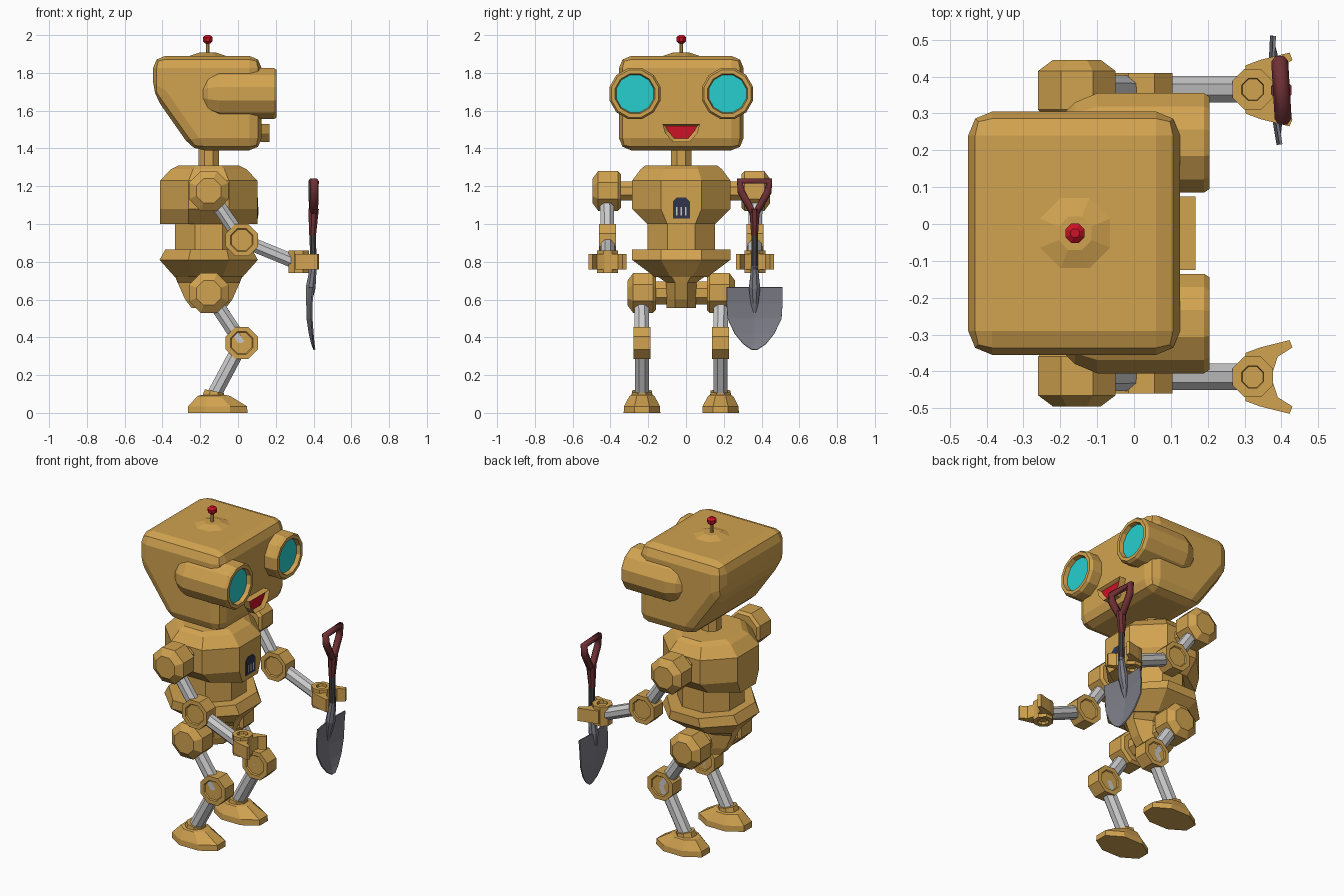
import bpy, bmesh, math
from mathutils import Vector

cube = bpy.data.objects.get("Cube")
if cube:
    bpy.data.objects.remove(cube, do_unlink=True)

CY = -0.025   # symmetry plane of the robot, which looks along +x
BX = -0.155   # body axis
X, Y, Z = Vector((1, 0, 0)), Vector((0, 1, 0)), Vector((0, 0, 1))


def material(name, *rgb):
    m = bpy.data.materials.new(name)
    m.use_nodes = True
    color = (*rgb, 1)
    m.diffuse_color = color
    m.node_tree.nodes["Principled BSDF"].inputs["Base Color"].default_value = color
    return m


OCHRE = material("ochre", 0.64, 0.365, 0.08)
GREY = material("light grey", 0.6, 0.6, 0.61)
CYAN = material("cyan", 0.02, 0.62, 0.62)
RED = material("bright red", 0.6, 0.006, 0.02)
MAROON = material("maroon", 0.16, 0.03, 0.035)
STEEL = material("steel", 0.2, 0.2, 0.24)
DARK = material("dark iron", 0.06, 0.055, 0.055)
NAVY = material("navy", 0.03, 0.035, 0.07)


def finish(name, bm, *mats):
    bmesh.ops.recalc_face_normals(bm, faces=bm.faces)
    me = bpy.data.meshes.new(name)
    bm.to_mesh(me)
    bm.free()
    for m in mats:
        me.materials.append(m)
    ob = bpy.data.objects.new(name, me)
    bpy.context.collection.objects.link(ob)
    return ob


def loft(name, mat, origin, axis, rings, n=8):
    """Rings are (distance, half width, half depth, shift); flats face the axes."""
    origin, axis = Vector(origin), Vector(axis).normalized()
    ref = X if abs(axis.x) < 0.9 else Y
    u = (ref - axis * ref.dot(axis)).normalized()
    v = axis.cross(u)
    bm, loops = bmesh.new(), []
    k = 1 / math.cos(math.pi / n)
    for t, a, *rest in rings:
        b = rest[0] if rest else a
        shift = rest[1] if len(rest) > 1 else 0
        loop = []
        for i in range(n):
            ang = (i + 0.5) * math.tau / n
            loop.append(bm.verts.new(origin + axis * t
                                     + u * (a * k * math.cos(ang) + shift)
                                     + v * b * k * math.sin(ang)))
        loops.append(loop)
    for lo, hi in zip(loops, loops[1:]):
        for i in range(n):
            j = (i + 1) % n
            bm.faces.new((lo[i], lo[j], hi[j], hi[i]))
    bm.faces.new(loops[0])
    bm.faces.new(loops[-1])
    return finish(name, bm, mat)


def tube(name, mat, a, b, r, r2=None, n=8):
    d = Vector(b) - Vector(a)
    return loft(name, mat, a, d, [(0, r), (d.length, r2 or r)], n)


def prism(name, mats, pts, origin, u, v, depth, inset=0):
    """Extrude an outline; optionally sink an inset panel in its far face."""
    bm = bmesh.new()
    base = bm.faces.new([bm.verts.new(Vector(origin) + u * p + v * q) for p, q in pts])
    ext = bmesh.ops.extrude_face_region(bm, geom=[base], use_keep_orig=True)["geom"]
    bmesh.ops.translate(bm, vec=depth, verts=[g for g in ext if isinstance(g, bmesh.types.BMVert)])
    bmesh.ops.recalc_face_normals(bm, faces=bm.faces)
    if inset:
        cap = [g for g in ext if isinstance(g, bmesh.types.BMFace)]
        bmesh.ops.inset_region(bm, faces=cap, thickness=inset)
        bmesh.ops.translate(bm, vec=depth * -0.4, verts=cap[0].verts[:])
        cap[0].material_index = 1
    return finish(name, bm, *mats)


# Head: side outline with rounded edges
head = prism("head", [OCHRE], [(-0.45, 1.89), (0.125, 1.89), (0.125, 1.39), (-0.24, 1.39), (-0.45, 1.69)],
             (0, CY - 0.33, 0), X, Z, Y * 0.66)
bevel = head.modifiers.new("round", "BEVEL")
bevel.width, bevel.segments, bevel.limit_method = 0.065, 2, "NONE"

# Mouth
smile = [(-0.1, 1.53), (0.1, 1.53), (0.085, 1.48), (0.045, 1.435), (-0.045, 1.435), (-0.085, 1.48)]
prism("mouth", [OCHRE, RED], smile, (0.12, CY, 0), Y, Z, X * 0.047, 0.02)

# Antenna and neck
loft("antenna_base", OCHRE, (-0.16, CY, 1.88), Z, [(0, 0.095), (0.01, 0.095), (0.027, 0.045)])
tube("antenna_rod", OCHRE, (-0.16, CY, 1.9), (-0.16, CY, 1.97), 0.01)
loft("antenna_ball", RED, (-0.16, CY, 1.978), Z,
     [(-0.024, 0.01), (-0.012, 0.024), (0.01, 0.026), (0.022, 0.012)])
tube("neck", OCHRE, (BX, CY, 1.28), (BX, CY, 1.42), 0.055)

# Torso, from chest to pelvis
body = (BX, CY, 0)
loft("chest", OCHRE, body, Z, [(1.0, 0.257, 0.18), (1.08, 0.257, 0.26), (1.23, 0.257, 0.26),
                               (1.29, 0.2, 0.215), (1.31, 0.16, 0.19)])
loft("waist", OCHRE, body, Z, [(0.84, 0.178), (1.02, 0.178)])
loft("hip_skirt", OCHRE, body, Z, [(0.72, 0.18, 0.14), (0.81, 0.26, 0.26), (0.865, 0.23, 0.26)])
loft("pelvis", OCHRE, body, Z, [(0.555, 0.09, 0.078), (0.6, 0.125, 0.078),
                                (0.69, 0.165, 0.08), (0.74, 0.185, 0.15)])

# Plain chest plate
plate = [(-0.045, 1.03), (0.045, 1.03), (0.045, 1.12), (0.025, 1.14), (-0.025, 1.14), (-0.045, 1.12)]
prism("chest_plate", [NAVY], plate, (0.1, CY, 0), Y, Z, X * 0.006)
for i in range(3):
    y = CY + (i - 1) * 0.024
    prism("chest_plate_slot", [GREY], [(-0.004, 1.045), (0.004, 1.045), (0.004, 1.09), (-0.004, 1.09)],
          (0.104, y, 0), Y, Z, X * 0.004)

JOINT = [(-0.075, 0.09), (-0.06, 0.105), (0.045, 0.105), (0.075, 0.065)]
HINGE = [(-0.038, 0.055), (-0.045, 0.06), (-0.045, 0.085),
         (0.045, 0.085), (0.045, 0.06), (0.038, 0.055)]
FINGER = [(-0.02, 0.04), (-0.02, 0.065), (0.02, 0.08), (0.1, 0.1), (0.108, 0.08), (0.068, 0.055), (0.05, 0)]

for s, side in ((1, "left"), (-1, "right")):
    out = Y * s

    def at(x, off, z):
        return Vector((x, CY + s * off, z))

    # Eye barrel with recessed lens
    eye = at(0, 0.245, 1.69)
    loft(side + "_eye", OCHRE, eye, X, [(-0.185, 0.085), (-0.16, 0.11), (-0.1, 0.135), (0.19, 0.135),
                                        (0.205, 0.125), (0.205, 0.105), (0.175, 0.098)], 12)
    loft(side + "_eye_lens", CYAN, eye, X, [(0.17, 0.099), (0.18, 0.099)], 12)

    # Arm
    shoulder, elbow, wrist = at(BX, 0.395, 1.175), at(0.02, 0.39, 0.915), at(0.3, 0.39, 0.8)
    tube(side + "_shoulder_axle", OCHRE, at(BX, 0.2, 1.175), shoulder, 0.05)
    loft(side + "_shoulder", OCHRE, shoulder, out, JOINT)
    tube(side + "_upper_arm", GREY, shoulder, elbow, 0.036)
    loft(side + "_elbow", OCHRE, elbow, out, HINGE)
    tube(side + "_forearm", GREY, elbow, wrist, 0.036)

    # Hand with two claw fingers
    palm = at(0.322, 0.39, 0.8)
    loft(side + "_palm", OCHRE, palm, Z, [(-0.045, 0.028), (-0.06, 0.03), (-0.06, 0.055),
                                          (0.06, 0.055), (0.06, 0.03), (0.045, 0.028)])
    for f in (1, -1):
        prism(side + "_finger", [OCHRE], FINGER, palm - Z * 0.04, X, Y * f, Z * 0.08)

    # Leg
    hip, knee, ankle = at(BX, 0.21, 0.635), at(0.02, 0.208, 0.37), at(-0.13, 0.208, 0.09)
    tube(side + "_hip_axle", OCHRE, at(BX, 0.05, 0.635), hip, 0.06)
    loft(side + "_hip", OCHRE, hip, out, JOINT)
    tube(side + "_thigh", GREY, hip, knee, 0.038)
    loft(side + "_knee", OCHRE, knee, out, HINGE)
    tube(side + "_shin", GREY, knee, ankle, 0.038)
    loft(side + "_foot", OCHRE, at(-0.108, 0.208, 0), Z,
         [(0, 0.158, 0.097), (0.035, 0.156, 0.095), (0.09, 0.085, 0.066, -0.02), (0.095, 0.06, 0.055, -0.022)])
    loft(side + "_ankle_cuff", OCHRE, ankle, (0.2, 0, 1), [(-0.02, 0.058), (0.025, 0.052)])

# Shovel held in the left hand
SX, SY, SKEW = 0.4, 0.363, -0.06
curve = bpy.data.curves.new("shovel_grip", "CURVE")
curve.dimensions, curve.bevel_depth, curve.bevel_resolution = "3D", 0.023, 1
spline = curve.splines.new("POLY")
loop = [(-0.078, 1.228), (0.078, 1.228), (0.07, 1.17), (0.012, 1.065), (-0.012, 1.065), (-0.07, 1.17)]
spline.points.add(len(loop) - 1)
for p, (y, z) in zip(spline.points, loop):
    p.co = (SX + SKEW * y, SY + y, z, 1)
spline.use_cyclic_u = True
curve.materials.append(MAROON)
grip = bpy.data.objects.new("shovel_grip", curve)
bpy.context.collection.objects.link(grip)

tube("shovel_collar", MAROON, (SX - 0.005, SY, 0.94), (SX, SY, 1.08), 0.018, 0.028)
tube("shovel_shaft", DARK, (SX, SY, 0.76), (SX - 0.005, SY, 0.96), 0.017)
loft("shovel_socket", STEEL, (SX, SY, 0.78), (-0.13, 0, -1),
     [(0, 0.017), (0.12, 0.026, 0.03), (0.2, 0.014, 0.02), (0.25, 0.004, 0.008)])

# Dished blade: rows of (height, half width, x)
rows = [(0.665, 0.147, 0.39), (0.58, 0.148, 0.382), (0.5, 0.143, 0.382),
        (0.42, 0.105, 0.39), (0.365, 0.06, 0.398), (0.335, 0.015, 0.405)]
bm = bmesh.new()
grid = [[bm.verts.new((x + SKEW * c * w - 0.016 * (1 - abs(c)) * w / 0.147, SY + c * w, z))
         for c in (-1, -0.5, 0, 0.5, 1)] for z, w, x in rows]
for a, b in zip(grid, grid[1:]):
    for i in range(4):
        bm.faces.new((a[i], a[i + 1], b[i + 1], b[i]))
blade = finish("shovel_blade", bm, STEEL)
thick = blade.modifiers.new("thickness", "SOLIDIFY")
thick.thickness, thick.offset = 0.008, 0
